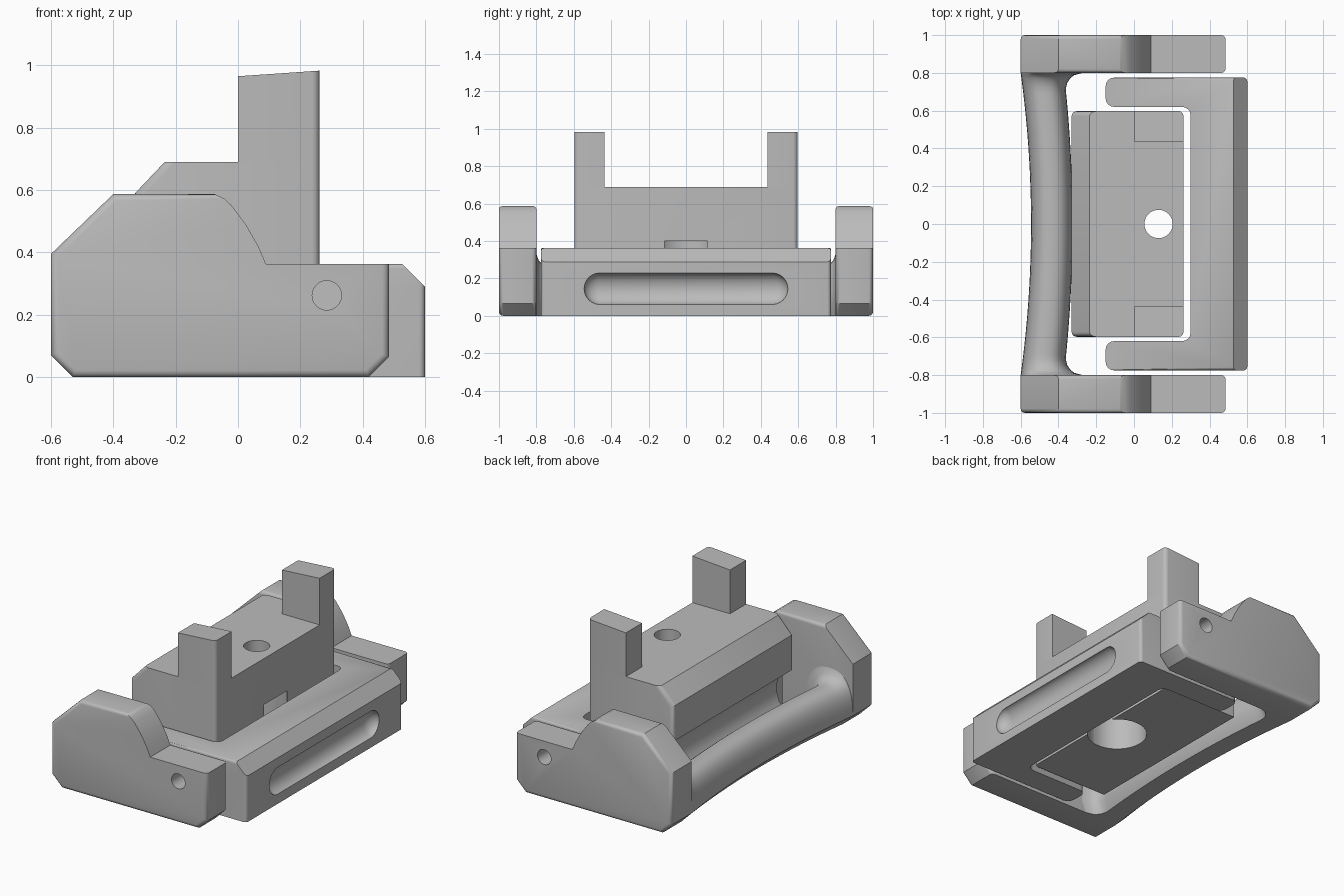
import bpy, bmesh
from math import sin, cos, pi, sqrt, copysign, radians
from mathutils import Matrix, Vector

cube = bpy.data.objects.get("Cube")
if cube:
    bpy.data.objects.remove(cube, do_unlink=True)

grey = bpy.data.materials.new("plain_grey")
grey.use_nodes = True
COLOUR = (0.5, 0.5, 0.5, 1)
grey.diffuse_color = COLOUR
for node in grey.node_tree.nodes:
    if node.type == 'BSDF_PRINCIPLED':
        node.inputs["Base Color"].default_value = COLOUR


def finish(name, bm):
    bmesh.ops.recalc_face_normals(bm, faces=bm.faces)
    mesh = bpy.data.meshes.new(name)
    bm.to_mesh(mesh)
    bm.free()
    mesh.materials.append(grey)
    ob = bpy.data.objects.new(name, mesh)
    bpy.context.collection.objects.link(ob)
    return ob


def prism(pts, axis, lo, hi):
    """Extrude an outline: axis 'y' takes xz points, axis 'z' takes xy points."""
    bm = bmesh.new()
    place = (lambda a, b, d: (a, d, b)) if axis == 'y' else (lambda a, b, d: (a, b, d))
    face = bm.faces.new([bm.verts.new(place(a, b, lo)) for a, b in pts])
    moved = bmesh.ops.extrude_face_region(bm, geom=[face])["geom"]
    shift = Vector(place(0, 0, hi - lo))
    bmesh.ops.translate(bm, vec=shift, verts=[v for v in moved if isinstance(v, bmesh.types.BMVert)])
    return bm


def round_edges(bm, test, width, segments=4):
    """Bevel the edges whose two end points pass the test."""
    edges = [e for e in bm.edges if test(e.verts[0].co, e.verts[1].co)]
    bmesh.ops.bevel(bm, geom=edges, offset=width, segments=segments, profile=0.5, affect='EDGES')


def select_only(ob):
    bpy.ops.object.select_all(action='DESELECT')
    bpy.context.view_layer.objects.active = ob
    ob.select_set(True)


def cut(ob, bm):
    cutter = finish("cutter", bm)
    cutter.hide_render = True
    mod = ob.modifiers.new("cut", 'BOOLEAN')
    mod.operation, mod.object, mod.solver = 'DIFFERENCE', cutter, 'EXACT'
    select_only(ob)
    bpy.ops.object.modifier_apply(modifier=mod.name)
    bpy.data.objects.remove(cutter, do_unlink=True)


def cylinder(radius, centre, depth, axis='Z'):
    bm = bmesh.new()
    turn = Matrix.Rotation(pi / 2, 4, 'X') if axis == 'Y' else Matrix()
    bmesh.ops.create_cone(bm, cap_ends=True, segments=32, radius1=radius, radius2=radius,
                          depth=depth, matrix=Matrix.Translation(centre) @ turn)
    return bm


def smooth(ob):
    select_only(ob)
    bpy.ops.object.shade_smooth_by_angle(angle=radians(35))


def plate_rim(a, b):
    """Rim edges of a side plate, leaving the arc, the step and the grip end sharp."""
    on_rim = abs(a.y - b.y) < 0.001 and (abs(a.y) > 0.99 or min(a.x, b.x) > -0.45)
    on_arc = min(a.x, b.x) > -0.08 and max(a.x, b.x) < 0.1
    on_step = abs(a.z - b.z) < 0.001 and min(a.x, b.x) > 0.08
    return on_rim and not on_arc and not on_step


# Handle side plates, each with a pivot hole
plate = [(-0.53, 0), (0.42, 0), (0.485, 0.065), (0.485, 0.362), (0.09, 0.362), (0.065, 0.42),
         (0.025, 0.49), (-0.02, 0.55), (-0.045, 0.573), (-0.075, 0.587), (-0.4, 0.587),
         (-0.6, 0.395), (-0.6, 0.07)]
for side, name in ((-1, "front_plate"), (1, "back_plate")):
    bm = prism(plate, 'y', side * 0.8, side)
    round_edges(bm, plate_rim, 0.022, 3)
    ob = finish(name, bm)
    cut(ob, cylinder(0.047, (0.285, side * 0.9, 0.262), 0.3, 'Y'))
    smooth(ob)

# Curved grip bar lofted between the plates, flaring at both ends
bm = bmesh.new()
rings = []
STEPS = 40
for i in range(STEPS + 1):
    y = -0.81 * cos(pi * i / STEPS)
    over = min(max(0, abs(y) - 0.7), 0.1)
    flare = 0.1 - sqrt(max(0, 0.01 - over * over))
    x0 = -0.545 - 0.055 * min(1, abs(y) / 0.8) ** 2
    x1 = -0.325 - 0.035 * (y / 0.7) ** 2 + flare
    mid, half, rise = (x0 + x1) / 2, (x1 - x0) / 2, 0.19 + flare * 0.7
    ring = [(x0 + 0.07, 0), (x1 - 0.03, 0)]
    for k in range(17):
        c, s = cos(pi * k / 16), sin(pi * k / 16)
        ring.append((mid + half * copysign(abs(c) ** 0.8, c), 0.07 + rise * abs(s) ** 0.8))
    rings.append([bm.verts.new((x, y, z)) for x, z in ring])
for a, b in zip(rings, rings[1:]):
    for k in range(len(a)):
        n = (k + 1) % len(a)
        bm.faces.new((a[k], a[n], b[n], b[k]))
bm.faces.new(rings[0])
bm.faces.new(rings[-1])
smooth(finish("grip_bar", bm))

# U-shaped latch frame with a chamfered edge and a finger slot
outline = [(0.6, -0.775), (0.6, 0.775), (-0.15, 0.775), (-0.15, 0.62),
           (0.3, 0.62), (0.3, -0.62), (-0.15, -0.62), (-0.15, -0.775)]
bm = prism(outline, 'z', 0, 0.362)
round_edges(bm, lambda a, b: abs(a.z - b.z) > 0.1 and max(a.x, b.x) < 0.4, 0.045)
round_edges(bm, lambda a, b: min(a.x, b.x) > 0.59 and min(a.z, b.z) > 0.35, 0.073, 1)
round_edges(bm, lambda a, b: abs(a.z - b.z) > 0.1 and min(a.x, b.x) > 0.59, 0.02)
round_edges(bm, lambda a, b: (min(a.z, b.z) > 0.36 and abs(a.y) > 0.7
                              and abs(a.y - b.y) < 0.001), 0.015, 3)
frame = finish("latch_frame", bm)
bm = bmesh.new()
bmesh.ops.create_uvsphere(bm, u_segments=32, v_segments=15, radius=0.085,
                          matrix=Matrix.Rotation(pi / 2, 4, 'X'))
for v in bm.verts:
    v.co = (0.605 + v.co.x * 0.75, v.co.y + copysign(0.46, v.co.y), 0.145 + v.co.z)
cut(frame, bm)
smooth(frame)

# Central block with a sloped edge, a hollow facing the grip and a counterbored hole
section = [(-0.27, 0.02), (0.262, 0.02), (0.262, 0.69), (-0.235, 0.69), (-0.33, 0.59),
           (-0.33, 0.37), (-0.27, 0.34), (-0.22, 0.28), (-0.21, 0.21), (-0.23, 0.14), (-0.27, 0.09)]
bm = prism(section, 'y', -0.597, 0.597)
round_edges(bm, lambda a, b: (abs(a.z - b.z) > 0.5 and min(a.x, b.x) > 0.25)
            or (abs(a.y - b.y) < 0.01 and min(a.z, b.z) > 0.36 and max(a.x, b.x) < -0.2), 0.025)
block = finish("centre_block", bm)
cut(block, cylinder(0.075, (0.13, 0, 0.4), 1))
cut(block, cylinder(0.175, (0.13, 0, 0.19), 0.42))
smooth(block)

# Upright posts at both ends of the block
for side, name in ((-1, "front_post"), (1, "back_post")):
    bm = prism([(0, 0.68), (0.262, 0.68), (0.262, 0.983), (0, 0.965)],
               'y', side * 0.437, side * 0.597)
    round_edges(bm, lambda a, b: (abs(a.z - b.z) > 0.1 and min(a.x, b.x) > 0.25
                                  and abs(a.y) > 0.5), 0.025)
    smooth(finish(name, bm))
